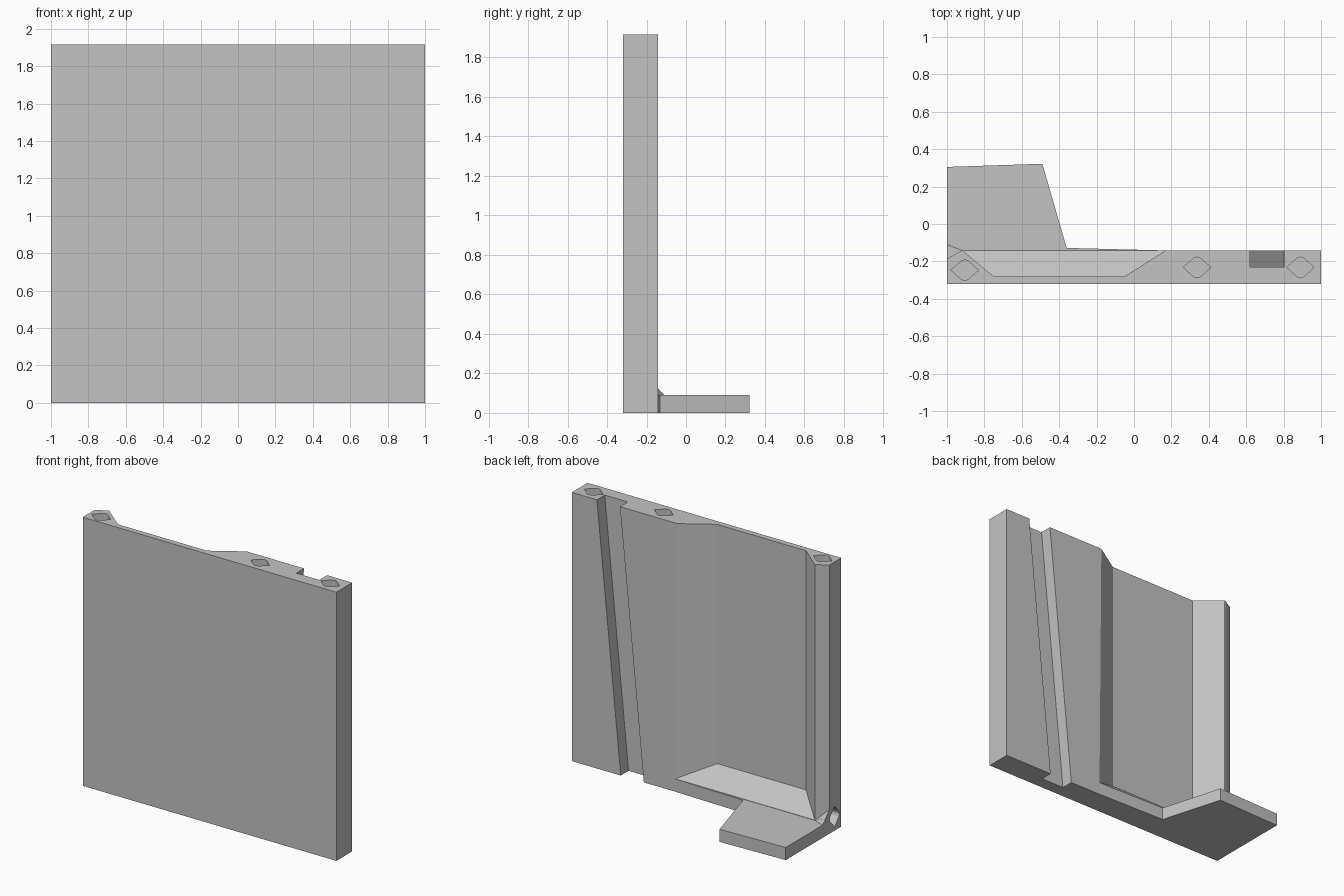
import bpy
from mathutils import Vector

if "Cube" in bpy.data.objects:
    bpy.data.objects.remove(bpy.data.objects["Cube"])

grey = bpy.data.materials.new("plain grey")
grey.diffuse_color = (0.55, 0.55, 0.55, 1)
grey.use_nodes = True
grey.node_tree.nodes["Principled BSDF"].inputs["Base Color"].default_value = grey.diffuse_color

FRONT, BACK, TOP = -0.32, -0.142, 1.915


def loft(name, a, b):
    """Closed solid between two matching loops of points."""
    n = len(a)
    faces = [tuple(range(n)), tuple(range(n, 2 * n))]
    faces += [(i, (i + 1) % n, n + (i + 1) % n, n + i) for i in range(n)]
    return solid(name, list(a) + list(b), faces)


def solid(name, verts, faces):
    import bmesh
    mesh = bpy.data.meshes.new(name)
    mesh.from_pydata(verts, [], faces)
    bm = bmesh.new()
    bm.from_mesh(mesh)
    bmesh.ops.recalc_face_normals(bm, faces=bm.faces)
    bm.to_mesh(mesh)
    bm.free()
    mesh.materials.append(grey)
    ob = bpy.data.objects.new(name, mesh)
    bpy.context.collection.objects.link(ob)
    return ob


def prism(name, pts, z0, z1):
    return loft(name, [(x, y, z0) for x, y in pts], [(x, y, z1) for x, y in pts])


def combine(target, tool, operation):
    mod = target.modifiers.new(operation, 'BOOLEAN')
    mod.operation, mod.solver, mod.object = operation, 'EXACT', tool
    bpy.context.view_layer.objects.active = target
    bpy.ops.object.modifier_apply(modifier=mod.name)
    bpy.data.objects.remove(tool)


def diamond(rx, ry):
    """Diamond outline with softened upper and lower tips."""
    return [(-rx, 0), (-0.25 * rx, ry * 0.9), (0, ry), (0.25 * rx, ry * 0.9),
            (rx, 0), (0.25 * rx, -ry * 0.9), (0, -ry), (-0.25 * rx, -ry * 0.9)]


# Main slab
wall = prism("wall_panel", [(-1, FRONT), (1, FRONT), (1, BACK), (-1, BACK)], 0, TOP)

# Sloped recess in the back
outer = [(-0.967, -0.10, 0.056), (0.255, -0.10, 0.056), (0.233, -0.10, 2.0), (-0.967, -0.10, 2.0)]
inner = [(-0.75, -0.28, 0.21), (-0.05, -0.28, 0.21), (-0.05, -0.28, 2.0), (-0.75, -0.28, 2.0)]
combine(wall, loft("recess_cutter", outer, inner), 'DIFFERENCE')

# Slanted groove
def groove_loop(z):
    x = 0.432 + 0.188 * z / TOP
    return [(x, -0.23, z), (x + 0.182, -0.23, z), (x + 0.182, -0.05, z), (x, -0.05, z)]

combine(wall, loft("groove_cutter", groove_loop(-0.1), groove_loop(2.0)), 'DIFFERENCE')

# Chamfered back corner, ending on a sloped plane above the foot
corner = [(-0.84, -0.095), (-1.08, -0.232), (-1.08, -0.095)]
low = [(x, y, 0.122 - 1.067 * (y + 0.14) - 0.4 * (x + 1)) for x, y in corner]
combine(wall, loft("corner_cutter", low, [(x, y, 2.0) for x, y in corner]), 'DIFFERENCE')

# Foot plate with its thin tapering toe
foot = prism("foot", [(-1, -0.2), (0.19, -0.2), (0.19, BACK), (-0.36, -0.128),
                      (-0.49, 0.322), (-1, 0.305)], 0, 0.09)
combine(wall, foot, 'UNION')

# Small sloped fillet between foot and corner
fillet = solid("fillet", [(-0.92, -0.141, 0.09), (-1, -0.185, 0.17), (-1, -0.11, 0.09), (-1, -0.16, 0.05)],
               [(0, 1, 2), (0, 1, 3), (1, 2, 3), (0, 2, 3)])
combine(wall, fillet, 'UNION')

# Diamond sockets in the top edge
for cx, cy in [(-0.905, -0.247), (0.337, -0.232), (0.89, -0.232)]:
    pts = [(cx + x, cy + y) for x, y in diamond(0.073, 0.055)]
    combine(wall, prism("socket_cutter", pts, TOP - 0.1, TOP + 0.1), 'DIFFERENCE')

# Diamond socket in the side
side = [(-0.245 + y, 0.10 + z) for z, y in diamond(0.073, 0.055)]
combine(wall, loft("side_socket_cutter", [(-1.1, y, z) for y, z in side],
                   [(-0.9, y, z) for y, z in side]), 'DIFFERENCE')
